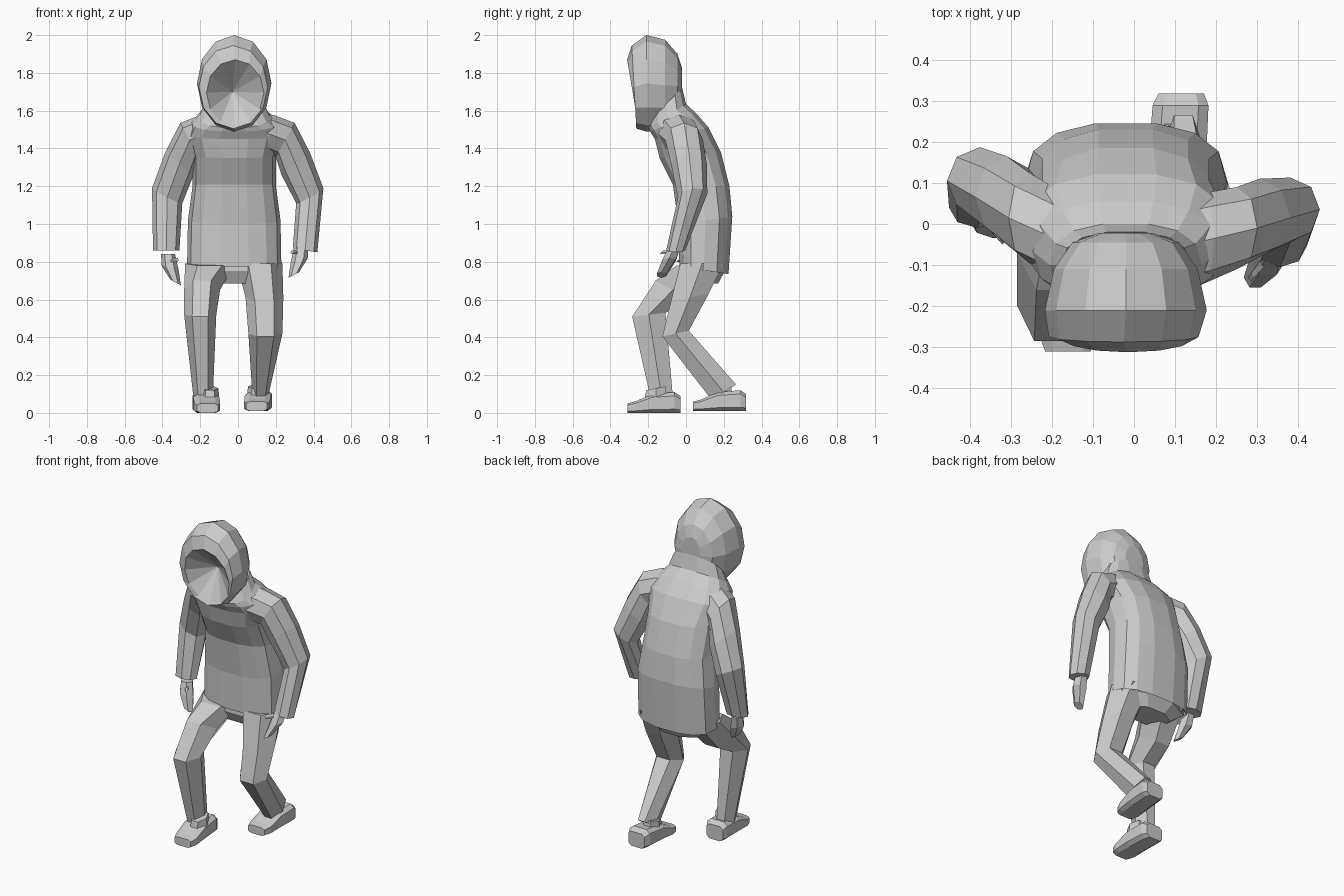
import bpy
import bmesh
from math import cos, sin, pi, copysign
from mathutils import Vector

cube = bpy.data.objects.get("Cube")
if cube:
    bpy.data.objects.remove(cube, do_unlink=True)

grey = bpy.data.materials.new("plain_grey")
grey.use_nodes = True
colour = (0.6, 0.6, 0.6, 1)
grey.diffuse_color = colour
grey.node_tree.nodes["Principled BSDF"].inputs["Base Color"].default_value = colour


def soften(value, power):
    return copysign(abs(value) ** power, value)


def ring(centre, across, deep, sides, phase, power):
    """Polygon of half extents across and deep; a power below one is boxier."""
    angles = [2 * pi * i / sides + phase for i in range(sides)]
    waves = [(soften(cos(a), power), soften(sin(a), power)) for a in angles]
    wide = max(abs(c) for c, s in waves)
    tall = max(abs(s) for c, s in waves)
    return [centre + across * c / wide + deep * s / tall for c, s in waves]


def loft(name, sections, sides=6, phase=0.0, power=1.0):
    """Skin sections of (centre, (half x, rise), (half y, rise))."""
    bm = bmesh.new()
    loops = []
    for centre, (ux, uz), (vy, vz) in sections:
        points = ring(Vector(centre), Vector((ux, 0, uz)), Vector((0, vy, vz)),
                      sides, phase, power)
        loops.append([bm.verts.new(p) for p in points])
    for low, high in zip(loops, loops[1:]):
        for i in range(sides):
            j = (i + 1) % sides
            bm.faces.new((low[i], low[j], high[j], high[i]))
    bm.faces.new(loops[0])
    bm.faces.new(loops[-1])
    bmesh.ops.remove_doubles(bm, verts=bm.verts, dist=0.0005)
    bmesh.ops.recalc_face_normals(bm, faces=bm.faces)
    mesh = bpy.data.meshes.new(name)
    bm.to_mesh(mesh)
    bm.free()
    mesh.materials.append(grey)
    obj = bpy.data.objects.new(name, mesh)
    bpy.context.collection.objects.link(obj)


def body_section(front, back, half_width, mid=-0.02):
    """Tilted slice through the trunk from its front and back (y, z) points."""
    (fy, fz), (by, bz) = front, back
    centre = (mid, (fy + by) / 2, (fz + bz) / 2)
    return centre, (half_width, 0), ((by - fy) / 2, (bz - fz) / 2)


# Hooded top, from the tucked hem up into the hood
loft("torso", [
    body_section((0.0, 0.82), (0.19, 0.78), 0.22),
    body_section((-0.035, 0.775), (0.225, 0.735), 0.25),
    body_section((-0.04, 1.0), (0.245, 1.04), 0.245),
    body_section((-0.07, 1.21), (0.23, 1.2), 0.22),
    body_section((-0.14, 1.35), (0.185, 1.38), 0.22),
    body_section((-0.165, 1.45), (0.12, 1.51), 0.25),
    body_section((-0.19, 1.49), (0.055, 1.585), 0.225),
    body_section((-0.2, 1.51), (0.0, 1.635), 0.185),
    body_section((-0.18, 1.56), (-0.02, 1.72), 0.155),
], sides=14, power=0.8)

# Hood, skinned from back to rim and then folded into the hollow face
loft("hood", [
    ((-0.02, -0.022, 1.73), (0.065, 0), (0, 0.1)),
    ((-0.02, -0.045, 1.73), (0.13, 0), (0, 0.17)),
    ((-0.02, -0.11, 1.735), (0.175, 0), (0, 0.24)),
    ((-0.02, -0.21, 1.745), (0.197, 0), (0, 0.255)),
    ((-0.025, -0.275, 1.725), (0.182, 0), (-0.012, 0.22)),
    ((-0.015, -0.282, 1.695), (0.152, 0), (-0.03, 0.175)),
    ((-0.03, -0.15, 1.7), (0, 0), (0, 0)),
], sides=12, phase=pi / 2)

# Sleeves, sloping out of the neck
loft("left_sleeve", [
    ((0.07, -0.06, 1.5), (0.01, 0.1), (0.11, 0)),
    ((0.17, -0.035, 1.475), (0.025, 0.1), (0.11, 0)),
    ((0.25, -0.01, 1.445), (0.05, 0.09), (0.1, 0)),
    ((0.305, 0.015, 1.32), (0.075, 0.06), (0.095, 0)),
    ((0.38, 0.035, 1.15), (0.072, 0.04), (0.078, 0.01)),
    ((0.355, -0.055, 0.86), (0.065, -0.01), (0.05, 0)),
], sides=8)
loft("right_sleeve", [
    ((-0.09, -0.06, 1.5), (-0.01, 0.1), (0.11, 0)),
    ((-0.18, -0.03, 1.475), (-0.025, 0.1), (0.11, 0)),
    ((-0.255, 0.015, 1.445), (-0.05, 0.09), (0.11, 0)),
    ((-0.31, 0.065, 1.32), (-0.075, 0.06), (0.1, 0)),
    ((-0.375, 0.105, 1.15), (-0.08, 0.04), (0.082, 0.01)),
    ((-0.38, 0.04, 0.86), (-0.07, 0), (0.05, 0)),
], sides=8)


# Hands with a short thumb, mirrored by side
def hand(name, wrist, side, lean):
    x, y, z = wrist
    loft(name, [
        ((x, y, z), (0.037, 0), (0.03, 0)),
        ((x - side * 0.01, y - lean * 0.4, z - 0.07), (0.045, 0.01 * side), (0.035, 0)),
        ((x - side * 0.04, y - lean, z - 0.15), (0.028, 0.015 * side), (0.024, 0)),
    ])
    loft(name.replace("hand", "thumb"), [
        ((x - side * 0.01, y - 0.02, z - 0.03), (0.014, 0), (0.014, 0.01)),
        ((x - side * 0.05, y - 0.07, z - 0.03), (0.008, 0), (0.01, 0.01)),
    ], sides=4)


hand("left_hand", (0.335, -0.06, 0.88), 1, 0.07)
hand("right_hand", (-0.37, 0.03, 0.84), -1, 0.04)

# Trousers
loft("pelvis", [
    ((-0.02, 0.09, 0.82), (0.23, 0), (0.11, 0)),
    ((-0.02, 0.09, 0.75), (0.225, 0), (0.115, 0)),
    ((-0.02, 0.09, 0.685), (0.14, 0), (0.08, 0)),
], sides=8, phase=pi / 8)
loft("left_leg", [
    ((0.115, 0.085, 0.79), (0.12, 0), (0.115, 0)),
    ((0.14, 0.02, 0.61), (0.1, 0), (0.1, 0.02)),
    ((0.145, -0.055, 0.42), (0.09, 0), (0.07, 0.015)),
    ((0.12, 0.2, 0.11), (0.045, 0), (0.065, 0.04)),
])
loft("right_leg", [
    ((-0.15, 0.07, 0.79), (0.13, 0), (0.12, 0.01)),
    ((-0.19, -0.07, 0.65), (0.095, 0), (0.09, -0.05)),
    ((-0.2, -0.197, 0.52), (0.085, 0), (0.088, 0.01)),
    ((-0.185, -0.13, 0.09), (0.052, 0), (0.06, 0)),
])


# Blocky shoes, skinned heel to toe, with an ankle stub
def shoe(name, x, heel, sole, turn):
    rows = ((0, 0.055, 0.09), (-0.03, 0.068, 0.11), (-0.15, 0.07, 0.1),
            (-0.24, 0.068, 0.06), (-0.28, 0.055, 0.05))
    loft(name, [((x + turn * dy, heel + dy, sole + h / 2), (w, 0), (0, h / 2))
                for dy, w, h in rows], sides=8, phase=pi / 8, power=0.5)
    inward = x * 0.85
    loft(name + "_ankle", [
        ((inward, heel - 0.13, sole + 0.07), (0.05, 0), (0.06, 0)),
        ((inward, heel - 0.13, sole + 0.13), (0.045, 0), (0.05, 0.01)),
    ])


shoe("left_shoe", 0.115, 0.318, 0.01, 0.06)
shoe("right_shoe", -0.175, -0.03, 0.0, -0.05)
